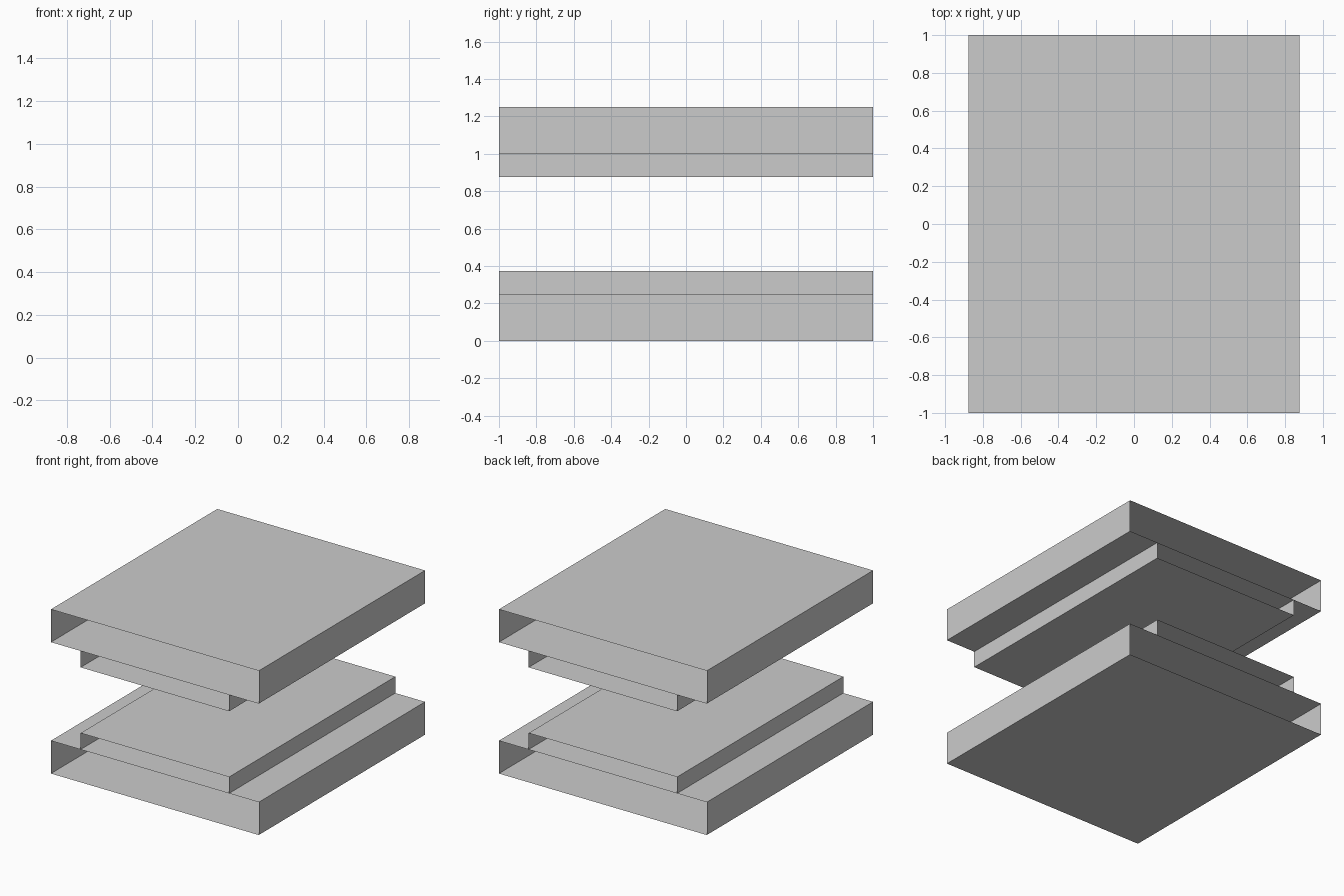
import bpy, bmesh

if "Cube" in bpy.data.objects:
    bpy.data.objects.remove(bpy.data.objects["Cube"])

HALF_LEN = 1.0


def sleeve(name, half_w, z0, z1, skip=None):
    """Thin box running along y, open at both ends; skip drops 'top' or 'bottom'."""
    bm = bmesh.new()
    ring = [(-half_w, z0), (half_w, z0), (half_w, z1), (-half_w, z1)]
    front = [bm.verts.new((x, -HALF_LEN, z)) for x, z in ring]
    back = [bm.verts.new((x, HALF_LEN, z)) for x, z in ring]
    for i, side in enumerate(("bottom", "right", "top", "left")):
        if side != skip:
            j = (i + 1) % 4
            bm.faces.new((front[i], front[j], back[j], back[i]))
    # wind every face so it points out of the sleeve
    zc = (z0 + z1) / 2
    for f in bm.faces:
        f.normal_update()
        c = f.calc_center_median()
        if f.normal.x * c.x + f.normal.z * (c.z - zc) < 0:
            f.normal_flip()
    mesh = bpy.data.meshes.new(name)
    bm.to_mesh(mesh)
    bm.free()
    obj = bpy.data.objects.new(name, mesh)
    bpy.context.collection.objects.link(obj)
    return obj


# wide bottom slab with a narrower step on it
sleeve("bottom_slab", 0.875, 0.0, 0.25)
sleeve("bottom_step", 0.625, 0.25, 0.375, skip="bottom")
# mirrored pair above
sleeve("top_step", 0.625, 0.875, 1.0, skip="top")
sleeve("top_slab", 0.875, 1.0, 1.25)
